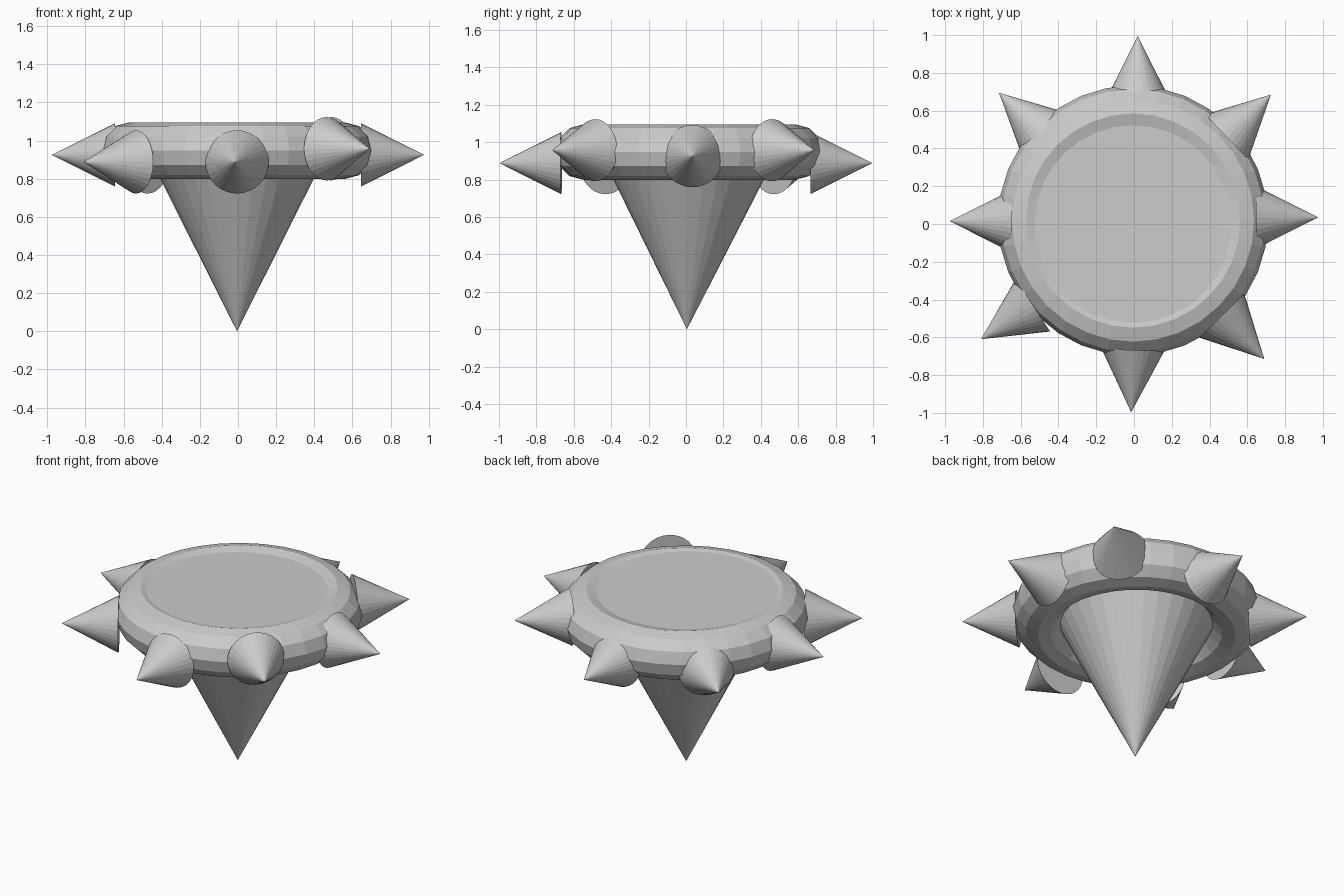
import bpy
from mathutils import Vector

if "Cube" in bpy.data.objects:
    bpy.data.objects.remove(bpy.data.objects["Cube"])


def cone(name, base, tip, radius):
    """Capped flat-shaded cone from base centre to tip."""
    base, tip = Vector(base), Vector(tip)
    axis = tip - base
    bpy.ops.mesh.primitive_cone_add(vertices=32, radius1=radius, radius2=0,
                                    depth=axis.length, location=(base + tip) / 2)
    ob = bpy.context.object
    ob.name = name
    ob.rotation_mode = 'QUATERNION'
    ob.rotation_quaternion = Vector((0, 0, 1)).rotation_difference(axis)
    return ob


# Body: cone standing on its point, flat cap just below the rim top
cone("body_cone", (-0.005, 0.015, 1.083), (-0.005, 0.005, 0), 0.545)

# Rim ring
bpy.ops.mesh.primitive_torus_add(major_segments=32, minor_segments=12,
                                 major_radius=0.567, minor_radius=0.148,
                                 location=(-0.005, 0.018, 0.947))
bpy.context.object.name = "rim_ring"

# Spikes around the rim: base xy, tip xy, height
spikes = {
    "right": ((0.645, 0.035), (0.975, 0.035), 0.925),
    "back_right": ((0.49, 0.46), (0.725, 0.685), 0.957),
    "back": ((0.02, 0.665), (0.02, 0.995), 0.888),
    "back_left": ((-0.475, 0.47), (-0.715, 0.695), 0.888),
    "left": ((-0.645, 0.015), (-0.976, 0.015), 0.925),
    "front_left": ((-0.535, -0.43), (-0.81, -0.61), 0.888),
    "front": ((-0.005, -0.667), (-0.015, -0.997), 0.888),
    "front_right": ((0.465, -0.485), (0.69, -0.715), 0.957),
}
for side, (b, t, z) in spikes.items():
    cone("spike_" + side, (*b, z), (*t, z), 0.166)
